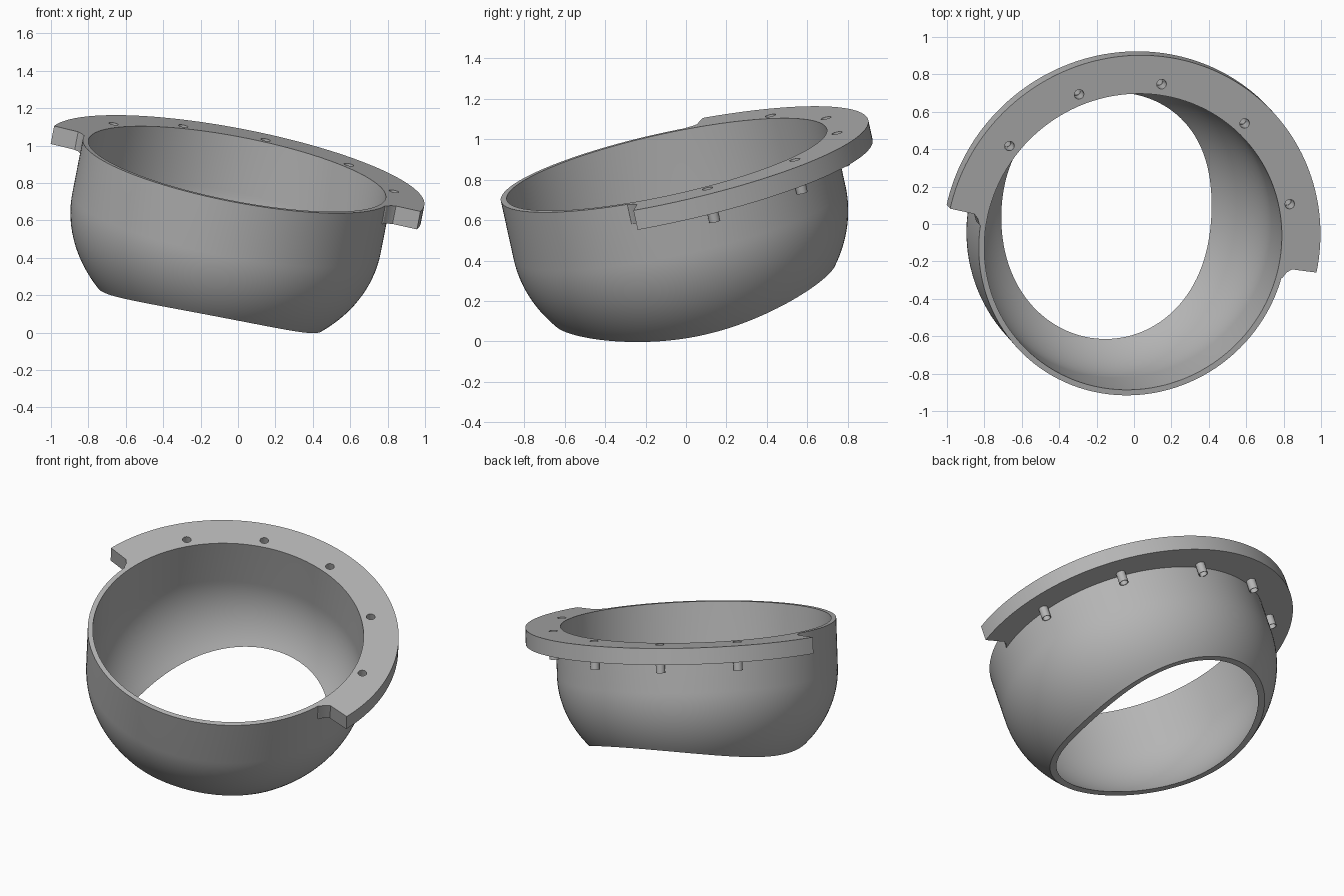
import bpy, bmesh
from math import cos, sin, sqrt, radians, pi
from mathutils import Matrix, Vector

cube = bpy.data.objects.get("Cube")
if cube:
    bpy.data.objects.remove(cube, do_unlink=True)

metal = bpy.data.materials.new("grey metal")
metal.use_nodes = True
grey = (0.46, 0.46, 0.46, 1)
metal.diffuse_color = grey
metal.node_tree.nodes["Principled BSDF"].inputs["Base Color"].default_value = grey

# Tilted frame: origin at the rim centre, local z along the bowl axis
axis = Vector((0.195, -0.22, 1)).normalized()
tilt = Vector((0, 0, 1)).rotation_difference(axis).to_matrix().to_4x4()
frame = Matrix.Translation((-0.005, -0.095, 0.875)) @ tilt

HEIGHT = 0.3
hole_angles = [radians(a) for a in (12.5, 46.9, 80.9, 110.9, 141.8)]


def polar(r, a, z=0):
    return Vector((r * cos(a), r * sin(a), z))


def finish(name, bm, smooth=True):
    bmesh.ops.recalc_face_normals(bm, faces=bm.faces)
    mesh = bpy.data.meshes.new(name)
    bm.to_mesh(mesh)
    bm.free()
    ob = bpy.data.objects.new(name, mesh)
    bpy.context.collection.objects.link(ob)
    ob.matrix_world = frame
    mesh.materials.append(metal)
    if smooth:
        shade(ob)
    return ob


def shade(ob):
    bpy.ops.object.select_all(action="DESELECT")
    ob.select_set(True)
    bpy.context.view_layer.objects.active = ob
    bpy.ops.object.shade_smooth_by_angle(angle=radians(30))


def loft(bm, rings):
    # Closed rings joined in a loop to form a wall with thickness
    n = len(rings[0])
    vs = [[bm.verts.new(p) for p in ring] for ring in rings]
    for a, b in zip(vs, vs[1:] + vs[:1]):
        for i in range(n):
            j = (i + 1) % n
            bm.faces.new((a[i], a[j], b[j], b[i]))


# Bowl: straight collar, flattened round underside, wavy open bottom
def bowl_side(radius, depth, steps=16, segments=128):
    rings = [[polar(radius, 2 * pi * i / segments) for i in range(segments)]]
    for k in range(steps + 1):
        ring = []
        for i in range(segments):
            a = 2 * pi * i / segments
            t = (0.41 + 0.05 * cos(2 * a)) * k / steps
            ring.append(polar(radius * sqrt(1 - (t / depth) ** 2), a, -HEIGHT - t))
        rings.append(ring)
    return rings


bm = bmesh.new()
loft(bm, bowl_side(0.84, 0.68) + bowl_side(0.81, 0.65)[::-1])
finish("bowl", bm)

# Flange: half ring with filleted ends
START, END, OUTER, INNER, THICK = -10.7, 168.6, 1.02, 0.825, 0.1
fillet = [(INNER, 5), (0.845, 4), (0.86, 1.8), (0.885, 0.3)]
STEPS = 90
arc = [radians(START + (END - START) * i / STEPS) for i in range(STEPS + 1)]
outline = [polar(r, radians(START - off)) for r, off in fillet]
outline += [polar(OUTER, a) for a in arc]
outline += [polar(r, radians(END + off)) for r, off in reversed(fillet)]
outline += [polar(INNER, a) for a in reversed(arc)]
bm = bmesh.new()
face = bm.faces.new([bm.verts.new(p) for p in outline])
new = bmesh.ops.extrude_face_region(bm, geom=[face])["geom"]
bmesh.ops.translate(bm, vec=(0, 0, -THICK),
                    verts=[v for v in new if isinstance(v, bmesh.types.BMVert)])
flange = finish("flange", bm, smooth=False)

# Screw holes through the flange
bm = bmesh.new()
for a in hole_angles:
    bmesh.ops.create_cone(bm, cap_ends=True, segments=24, radius1=0.026, radius2=0.026,
                          depth=0.4, matrix=Matrix.Translation(polar(0.87, a)))
cutter = finish("hole_cutter", bm, smooth=False)
cutter.hide_render = True
mod = flange.modifiers.new("holes", "BOOLEAN")
mod.operation = "DIFFERENCE"
mod.solver = "EXACT"
mod.object = cutter
bpy.context.view_layer.objects.active = flange
bpy.ops.object.modifier_apply(modifier="holes")
bpy.data.objects.remove(cutter, do_unlink=True)
shade(flange)

# Short sleeves below the holes
for n, a in enumerate(hole_angles):
    bm = bmesh.new()
    centre = polar(0.87, a)
    loft(bm, [[centre + polar(r, 2 * pi * i / 24, z) for i in range(24)]
              for r, z in ((0.028, -0.09), (0.028, -0.17), (0.024, -0.17), (0.024, -0.09))])
    finish(f"sleeve_{n + 1}", bm)
